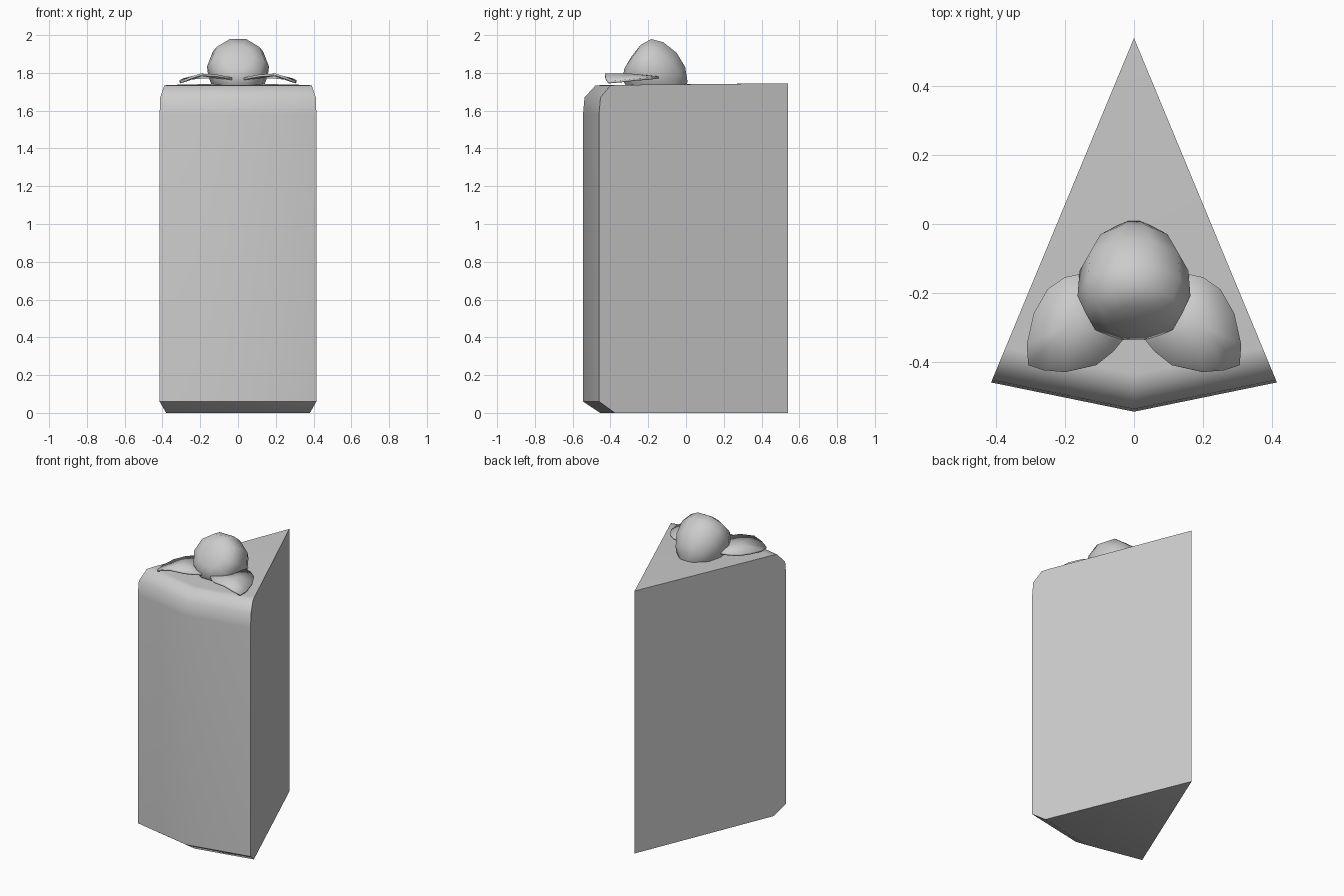
import bpy, bmesh, math
from mathutils import Matrix, Vector

cube = bpy.data.objects.get("Cube")
if cube:
    bpy.data.objects.remove(cube, do_unlink=True)

grey = bpy.data.materials.new("plain grey")
grey.use_nodes = True
colour = (0.6, 0.6, 0.6, 1)
grey.diffuse_color = colour
grey.node_tree.nodes["Principled BSDF"].inputs["Base Color"].default_value = colour


def finish(bm, name, angle):
    """Turn a bmesh into a smooth shaded object with sharp edges kept."""
    bmesh.ops.recalc_face_normals(bm, faces=bm.faces)
    mesh = bpy.data.meshes.new(name)
    bm.to_mesh(mesh)
    bm.free()
    mesh.materials.append(grey)
    obj = bpy.data.objects.new(name, mesh)
    bpy.context.collection.objects.link(obj)
    bpy.ops.object.select_all(action="DESELECT")
    obj.select_set(True)
    bpy.context.view_layer.objects.active = obj
    bpy.ops.object.shade_smooth_by_angle(angle=math.radians(angle))
    return obj


# Cake slice: a front profile scaled towards the pointed back edge
apex = Vector((0, 0.54))
rim = [Vector(p) for p in ((-0.415, -0.46), (0, -0.545), (0.415, -0.46))]
profile = [(0.917, 0), (1, 0.06), (1, 1.58), (0.993, 1.67), (0.94, 1.733), (0.9, 1.736)]
bm = bmesh.new()
rings = []
for scale, z in profile:
    points = [apex + (p - apex) * scale for p in rim]
    rings.append([bm.verts.new((*p, z)) for p in points])
low = bm.verts.new((*apex, 0))
high = bm.verts.new((*apex, 1.745))
for a, b in zip(rings, rings[1:]):
    for i in range(2):
        bm.faces.new((a[i], a[i + 1], b[i + 1], b[i]))
for i in range(2):
    bm.faces.new((rings[-1][i], rings[-1][i + 1], high))
bm.faces.new((*rings[0], low))
for side in (0, 2):
    bm.faces.new([r[side] for r in rings] + [high, low])
finish(bm, "cake_slice", 50)

# Berry: a turned profile (radius, distance), its tip leaning down to the back
berry = [(0, -0.015), (0.08, -0.01), (0.14, 0.018), (0.164, 0.08),
         (0.158, 0.17), (0.12, 0.25), (0.06, 0.305), (0, 0.32)]
bm = bmesh.new()
verts = [bm.verts.new((r, 0, s)) for r, s in berry]
edges = [bm.edges.new(pair) for pair in zip(verts, verts[1:])]
bmesh.ops.spin(bm, geom=verts + edges, axis=(0, 0, 1), cent=(0, 0, 0),
               angle=math.tau, steps=10, use_merge=True)
bmesh.ops.remove_doubles(bm, verts=bm.verts, dist=0.0005)
lean = Vector((0, 0.82, -0.57)).to_track_quat("Z", "Y").to_matrix().to_4x4()
bm.transform(Matrix.Translation((0, -0.275, 1.88)) @ lean)
finish(bm, "berry", 50)

# Leaves: a curled outline around a raised middle, mirrored to the other side
outline = [(0.02, -0.32, 1.765), (0.06, -0.37, 1.775), (0.11, -0.41, 1.785),
           (0.2, -0.43, 1.79), (0.26, -0.425, 1.77), (0.305, -0.41, 1.75),
           (0.31, -0.35, 1.755), (0.29, -0.26, 1.765), (0.25, -0.19, 1.77),
           (0.2, -0.155, 1.775), (0.13, -0.14, 1.775), (0.05, -0.22, 1.76)]
for name, side in (("left_leaf", 1), ("right_leaf", -1)):
    bm = bmesh.new()
    ring = [bm.verts.new((side * x, y, z)) for x, y, z in outline]
    middle = bm.verts.new((side * 0.19, -0.29, 1.79))
    for i, v in enumerate(ring):
        bm.faces.new((ring[i - 1], v, middle))
    leaf = finish(bm, name, 40)
    thick = leaf.modifiers.new("thickness", "SOLIDIFY")
    thick.thickness = 0.012
    thick.offset = 0
